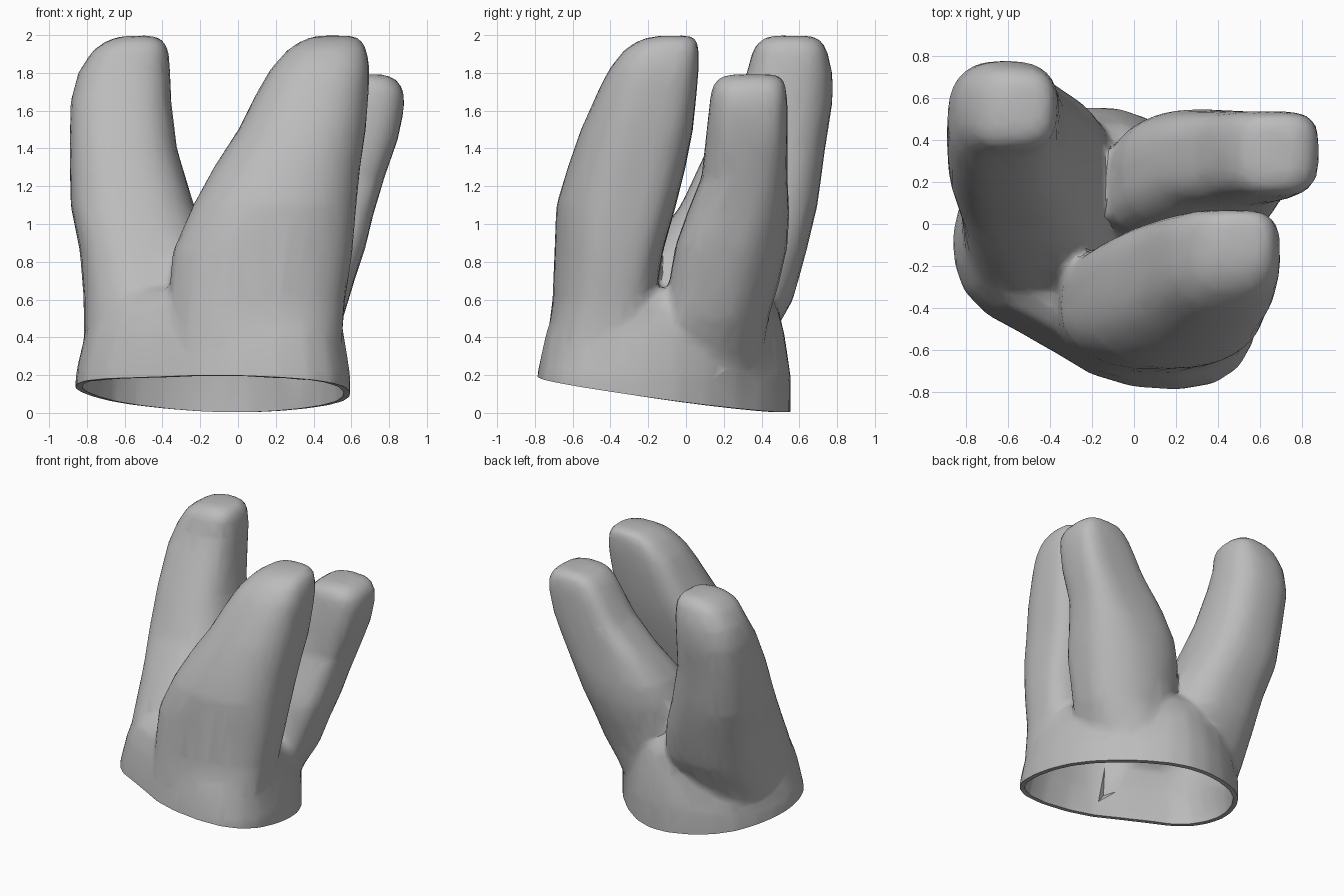
import bpy, bmesh, math

if "Cube" in bpy.data.objects:
    bpy.data.objects.remove(bpy.data.objects["Cube"])

fabric = bpy.data.materials.new("grey fabric")
fabric.use_nodes = True
GREY = (0.5, 0.5, 0.5, 1)
fabric.diffuse_color = GREY
fabric.node_tree.nodes["Principled BSDF"].inputs["Base Color"].default_value = GREY


def rounded_ring(z, x0, x1, y0, y1, front=2.6, back=2.6, sides=28):
    """Rounded rectangle; front and back set how square each half is."""
    ring = []
    for i in range(sides):
        a = 2 * math.pi * i / sides
        c, s = math.cos(a), math.sin(a)
        power = back if s > 0 else front
        px = math.copysign(abs(c) ** (2 / power), c)
        py = math.copysign(abs(s) ** (2 / power), s)
        ring.append(((x0 + x1) / 2 + px * (x1 - x0) / 2,
                     (y0 + y1) / 2 + py * (y1 - y0) / 2, z))
    return ring


def cut_corners(points):
    """Soften a closed outline by replacing each corner with two points."""
    result = []
    for (ax, ay), (bx, by) in zip(points, points[1:] + points[:1]):
        for t in (.25, .75):
            result.append((ax + (bx - ax) * t, ay + (by - ay) * t))
    return result


def loft(bm, rings):
    """Closed solid through a stack of equal rings."""
    loops = [[bm.verts.new(p) for p in ring] for ring in rings]
    for low, high in zip(loops, loops[1:]):
        for i in range(len(low)):
            j = (i + 1) % len(low)
            bm.faces.new((low[i], low[j], high[j], high[i]))
    bm.faces.new(loops[0][::-1])
    bm.faces.new(loops[-1])


# Finger sections: height, x range, y range, squareness of front and back
thumb = [(.1, -.76, -.1, -.4, .3), (.35, -.81, -.05, -.43, .42),
         (.6, -.81, -.06, -.35, .56), (.85, -.83, -.13, -.2, .63),
         (1.1, -.88, -.24, -.02, .69), (1.4, -.885, -.33, .12, .73),
         (1.65, -.88, -.36, .25, .77), (1.8, -.84, -.365, .33, .77),
         (1.92, -.76, -.375, .36, .74, 3, 3), (1.97, -.68, -.4, .4, .71, 3, 3),
         (1.99, -.6, -.45, .45, .66)]
front_finger = [(.1, -.3, .5, -.68, -.17), (.35, -.34, .54, -.73, -.17),
                (.6, -.36, .56, -.7, -.17, 2.2, 4),
                (.85, -.34, .6, -.69, -.13, 2.2, 4),
                (1.1, -.23, .62, -.68, -.06, 2.2, 4),
                (1.3, -.12, .64, -.62, -.01, 2.2, 4),
                (1.5, .01, .67, -.55, .03, 2.2, 4),
                (1.7, .11, .685, -.46, .05, 2.3, 4),
                (1.82, .18, .69, -.4, .06, 2.4, 4),
                (1.92, .27, .675, -.32, .06, 2.5, 4),
                (1.97, .35, .65, -.24, .055, 2.5, 4),
                (1.99, .42, .61, -.15, .03)]
back_finger = [(.1, -.2, .35, -.25, .34), (.3, -.2, .44, -.2, .4, 3, 2),
               (.5, -.17, .55, -.11, .43, 4, 2),
               (.7, -.15, .61, -.08, .49, 4, 2),
               (.88, -.12, .67, -.05, .53, 4, 2.2),
               (1.05, -.05, .71, .01, .54, 3.5, 2.6),
               (1.25, .11, .77, .09, .53, 3, 3.5),
               (1.45, .3, .84, .11, .53, 3, 4),
               (1.62, .4, .875, .13, .53, 3, 4),
               (1.71, .46, .87, .14, .525, 3, 4),
               (1.765, .52, .83, .17, .51, 3, 4),
               (1.785, .6, .77, .23, .47, 3, 4)]

# Palm outline, repeated upward with a slight taper
palm = cut_corners([(-.87, -.12), (-.78, -.38), (-.45, -.56), (-.12, -.76),
                    (.32, -.79), (.55, -.64), (.6, -.3), (.53, .03),
                    (.3, .34), (0, .54), (-.3, .55), (-.63, .41), (-.81, .15)])
palm_levels = [(-.2, 1), (.2, 1), (.42, .94), (.57, .87), (.65, .74)]

bm = bmesh.new()
for finger in (thumb, front_finger, back_finger):
    loft(bm, [rounded_ring(*section) for section in finger])
loft(bm, [[(x * k, y * k, z) for x, y in palm] for z, k in palm_levels])
mesh = bpy.data.meshes.new("three_finger_mitten")
bm.to_mesh(mesh)
bm.free()
mitten = bpy.data.objects.new("three_finger_mitten", mesh)
bpy.context.collection.objects.link(mitten)
bpy.context.view_layer.objects.active = mitten
mitten.select_set(True)


def apply_modifier(kind, **settings):
    mod = mitten.modifiers.new(kind.lower(), kind)
    for key, value in settings.items():
        setattr(mod, key, value)
    bpy.ops.object.modifier_apply(modifier=mod.name)


# Fuse the parts into one soft skin, then make up for the smoothing loss
apply_modifier("REMESH", mode="VOXEL", voxel_size=0.022)
apply_modifier("SMOOTH", factor=0.5, iterations=14)
apply_modifier("DISPLACE", strength=0.007, mid_level=0)
apply_modifier("DECIMATE", ratio=0.06)

# Cut the tilted wrist opening
mesh = mitten.data
bm = bmesh.new()
bm.from_mesh(mesh)
bmesh.ops.bisect_plane(bm, geom=bm.verts[:] + bm.edges[:] + bm.faces[:],
                       plane_co=(0, 0, .082), plane_no=(.05, .15, 1),
                       clear_inner=True)
bmesh.ops.recalc_face_normals(bm, faces=bm.faces[:])
bm.to_mesh(mesh)
bm.free()

# Fabric thickness, visible at the rim
apply_modifier("SOLIDIFY", thickness=0.035, offset=-1)
mitten.data.materials.clear()
mitten.data.materials.append(fabric)
bpy.ops.object.shade_smooth_by_angle(angle=math.radians(35))
